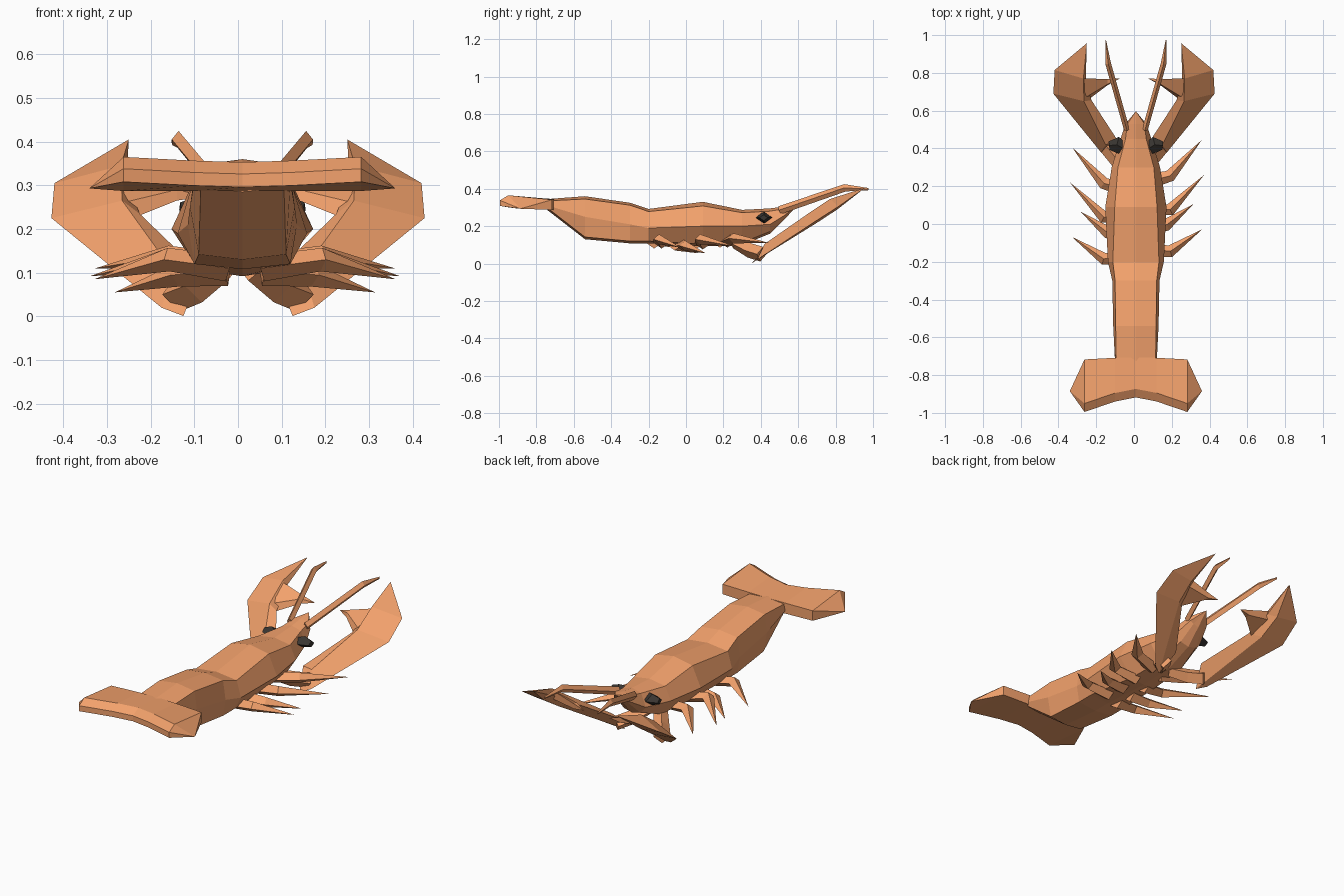
import bpy, bmesh
from mathutils import Vector


def material(name, rgb):
    m = bpy.data.materials.new(name)
    m.diffuse_color = (*rgb, 1)
    return m


SHELL = material("orange_shell", (0.9, 0.36, 0.15))
DARK = material("dark_eye", (0.04, 0.035, 0.03))
CX = 0.01  # slight sideways offset of the body


def loft(name, rings, mat=SHELL):
    """Skin closed rings of points; a ring of one point is a tip."""
    bm = bmesh.new()
    rv = [[bm.verts.new(p) for p in r] for r in rings]
    for a, b in zip(rv, rv[1:]):
        n = max(len(a), len(b))
        for i in range(n):
            j = (i + 1) % n
            if len(a) == 1:
                bm.faces.new((a[0], b[j], b[i]))
            elif len(b) == 1:
                bm.faces.new((a[i], a[j], b[0]))
            else:
                bm.faces.new((a[i], a[j], b[j], b[i]))
    for r in (rv[0], rv[-1]):
        if len(r) > 2:
            bm.faces.new(r)
    bmesh.ops.recalc_face_normals(bm, faces=bm.faces)
    me = bpy.data.meshes.new(name)
    bm.to_mesh(me)
    bm.free()
    me.materials.append(mat)
    ob = bpy.data.objects.new(name, me)
    bpy.context.collection.objects.link(ob)
    return ob


def limb(name, path, sizes, mat=SHELL):
    """Four-sided tapering limb; sizes are (half width, half height)."""
    pts = [Vector(p) for p in path]
    rings = []
    for i, (p, (w, h)) in enumerate(zip(pts, sizes)):
        if w == 0:
            rings.append([p])
            continue
        d = (pts[min(i + 1, len(pts) - 1)] - pts[max(i - 1, 0)]).normalized()
        side = d.cross(Vector((0, 0, 1))).normalized()
        up = side.cross(d)
        rings.append([p + side * w, p + up * h, p - side * w, p - up * h])
    return loft(name, rings, mat)


# Body: y, top z, shoulder (x, z), flank (x, z), belly x, belly z
stations = [
    (-0.74, 0.345, 0.104, 0.335, 0.110, 0.31, 0.095, 0.285),
    (-0.54, 0.360, 0.107, 0.345, 0.120, 0.25, 0.10, 0.130),
    (-0.30, 0.325, 0.110, 0.312, 0.125, 0.21, 0.11, 0.108),
    (-0.20, 0.292, 0.122, 0.278, 0.148, 0.19, 0.11, 0.108),
    (0.09, 0.330, 0.112, 0.308, 0.162, 0.20, 0.08, 0.092),
    (0.30, 0.287, 0.095, 0.272, 0.128, 0.20, 0.07, 0.100),
    (0.45, 0.295, 0.055, 0.280, 0.082, 0.21, 0.05, 0.160),
    (0.53, 0.306, 0.045, 0.294, 0.055, 0.26, 0.03, 0.240),
]
rings = []
for y, zt, xs, zs, xf, zf, xb, zb in stations:
    half = [(xs, zs), (xf, zf), (xb, zb + 0.012)]
    sec = [(0, zt)] + half + [(0, zb)] + [(-x, z) for x, z in reversed(half)]
    rings.append([(x + CX, y, z) for x, z in sec])
rings.append([(CX, 0.597, 0.312)])
loft("body", rings)

# Tail fan: one section swept across x, pointed at both ends
rings = [[(CX - 0.35, -0.885, 0.293)]]
for x in (-0.272, -0.11, 0, 0.11, 0.272):
    c = (abs(x) / 0.272) ** 1.4
    dz = 0.012 * c
    back = -0.918 - 0.077 * c
    rings.append([(x + CX, back, 0.296 + dz), (x + CX, back, 0.326 + dz),
                  (x + CX, back + 0.045, 0.353 + dz),
                  (x + CX, -0.705 - 0.012 * c, 0.345 - dz * 0.3),
                  (x + CX, -0.705 - 0.012 * c, 0.287)])
rings.append([(CX + 0.35, -0.885, 0.293)])
loft("tail_fan", rings)

# Walking legs: root, knee, tip on the right-hand side
legs = [
    ((0.04, 0.20, 0.115), (0.175, 0.235, 0.135), (0.343, 0.425, 0.110)),
    ((0.04, 0.07, 0.105), (0.175, 0.055, 0.130), (0.355, 0.240, 0.092)),
    ((0.04, -0.04, 0.10), (0.155, -0.025, 0.095), (0.298, 0.085, 0.055)),
    ((0.04, -0.15, 0.11), (0.175, -0.165, 0.130), (0.345, -0.048, 0.085)),
]

# Claw as rings: outer, top ridge, inner, underside
claw = [
    [(0.175, 0.38, 0.02), (0.15, 0.42, 0.105), (0.085, 0.44, 0.10), (0.125, 0.35, 0.001)],
    [(0.427, 0.69, 0.225), (0.265, 0.65, 0.265), (0.225, 0.655, 0.235), (0.28, 0.70, 0.218)],
    [(0.42, 0.815, 0.305), (0.268, 0.77, 0.345), (0.255, 0.775, 0.31), (0.29, 0.81, 0.290)],
    [(0.25, 0.957, 0.405)],
]
finger = [
    [(0.268, 0.77, 0.335), (0.265, 0.665, 0.26), (0.24, 0.66, 0.225), (0.265, 0.765, 0.285)],
    [(0.14, 0.768, 0.295), (0.14, 0.74, 0.29), (0.14, 0.735, 0.265), (0.14, 0.765, 0.265)],
    [(0.075, 0.77, 0.275)],
]

for s, label in ((-1, "left"), (1, "right")):
    for i, leg in enumerate(legs):
        path = [(s * x + 1.6 * CX, y + s * 0.02, z) for x, y, z in leg]
        limb(f"{label}_leg_{i + 1}", path, [(0.042, 0.03), (0.032, 0.027), (0, 0)])

    # Claw, movable finger and the short arm back to the chest
    def flip(rs):
        return [[(s * x, y, z) for x, y, z in r] for r in rs]
    loft(f"{label}_claw", flip(claw))
    loft(f"{label}_claw_finger", flip(finger))
    limb(f"{label}_claw_arm",
         [(s * 0.03, 0.26, 0.11), (s * 0.09, 0.34, 0.07), (s * 0.14, 0.405, 0.05)],
         [(0.035, 0.03), (0.04, 0.04), (0.042, 0.04)])

    # Feelers
    limb(f"{label}_feeler",
         [(s * 0.048 + CX, 0.50, 0.285), (s * 0.147 + CX, 0.85, 0.405),
          (s * 0.160 + CX, 0.975, 0.398)],
         [(0.015, 0.022), (0.015, 0.02), (0.002, 0.006)])

    # Stubby eyes
    limb(f"{label}_eye",
         [(s * 0.060 + CX, 0.395, 0.245), (s * 0.100 + CX, 0.42, 0.246),
          (s * 0.142 + CX, 0.415, 0.245)],
         [(0.03, 0.022), (0.042, 0.03), (0.022, 0.016)], DARK)
